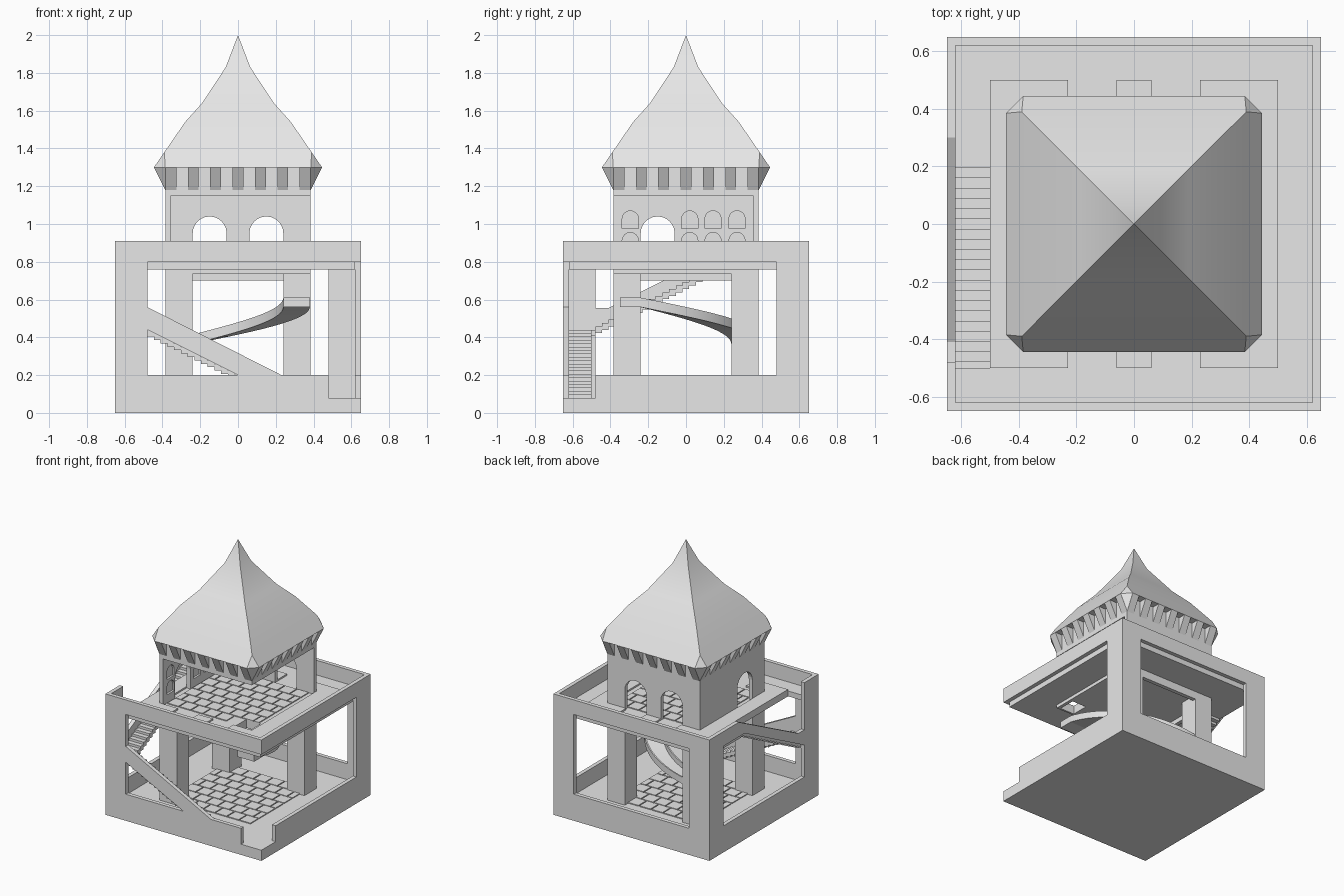
import bpy, bmesh, math
from mathutils import Vector

if "Cube" in bpy.data.objects:
    bpy.data.objects.remove(bpy.data.objects["Cube"], do_unlink=True)

GREY = (0.8, 0.8, 0.8, 1)
stone = bpy.data.materials.new("pale grey stone")
stone.use_nodes = True
stone.diffuse_color = GREY
stone.node_tree.nodes["Principled BSDF"].inputs["Base Color"].default_value = GREY


def finish(name, bm):
    bmesh.ops.recalc_face_normals(bm, faces=bm.faces)
    me = bpy.data.meshes.new(name)
    bm.to_mesh(me)
    bm.free()
    me.materials.append(stone)
    ob = bpy.data.objects.new(name, me)
    bpy.context.collection.objects.link(ob)
    return ob


def add_prism(bm, pts, axis, a, b):
    """Extrude an outline along an axis: x uses (y, z), y uses (x, z), z uses (x, y)."""
    def place(p, d):
        return {"x": (d, p[0], p[1]), "y": (p[0], d, p[1]), "z": (p[0], p[1], d)}[axis]
    face = bm.faces.new([bm.verts.new(place(p, a)) for p in pts])
    ext = bmesh.ops.extrude_face_region(bm, geom=[face])
    move = Vector(place((0, 0), b - a))
    bmesh.ops.translate(bm, vec=move, verts=[v for v in ext["geom"] if isinstance(v, bmesh.types.BMVert)])


def add_box(bm, x0, x1, y0, y1, z0, z1):
    add_prism(bm, [(x0, y0), (x1, y0), (x1, y1), (x0, y1)], "z", z0, z1)


def prism(name, pts, axis, a, b):
    bm = bmesh.new()
    add_prism(bm, pts, axis, a, b)
    return finish(name, bm)


def boxes(name, *dims):
    bm = bmesh.new()
    for d in dims:
        add_box(bm, *d)
    return finish(name, bm)


def cut(ob, cutter):
    m = ob.modifiers.new("cut", "BOOLEAN")
    m.operation, m.solver, m.object = "DIFFERENCE", "EXACT", cutter
    bpy.context.view_layer.objects.active = ob
    bpy.ops.object.modifier_apply(modifier="cut")
    bpy.data.objects.remove(cutter, do_unlink=True)


def arch(mid, r, z0, spring, n=12):
    """Outline of a round-topped opening, from its left foot to its right foot."""
    top = [(mid - r * math.cos(math.pi * i / n), spring + r * math.sin(math.pi * i / n)) for i in range(n + 1)]
    return [(mid - r, z0)] + top + [(mid + r, z0)]


W, IN, TOP, FLOOR, DECK, SILL = 0.65, 0.62, 0.91, 0.08, 0.8, 0.2
P, T = 0.48, 0.385       # corner pier edge, tower half width

# Base and outer walls; the front right corner is left open as the entrance
boxes("base_floor", (-IN, IN, -IN, IN, 0, FLOOR))
prism("front_wall", [(-W, 0), (W, 0), (W, FLOOR), (P, FLOOR), (P, SILL), (-P, SILL),
                     (-P, DECK), (W, DECK), (W, TOP), (-W, TOP)], "y", -W, -IN)
prism("right_wall", [(-IN, 0), (IN, 0), (IN, TOP), (-IN, TOP), (-IN, DECK), (P, DECK),
                     (P, SILL), (-P, SILL), (-P, FLOOR), (-IN, FLOOR)], "x", IN, W)
boxes("back_wall", (-W, W, IN, W, 0, SILL), (-W, W, IN, W, DECK, TOP),
      (-W, -P, IN, W, SILL, DECK), (P, W, IN, W, SILL, DECK))
prism("left_wall", [(-IN, 0), (IN, 0), (IN, TOP), (0.3, TOP), (0.23, DECK), (P, DECK),
                    (P, SILL), (-P, SILL), (-P, TOP), (-IN, TOP)], "x", -W, -IN)

# Sloping parapets beside the stairs
prism("front_stair_parapet", [(0, SILL), (0.23, SILL), (-P, 0.56), (-P, 0.44)], "y", -W, -IN)
prism("left_stair_parapet", [(-P, 0.44), (0.23, DECK), (0.3, TOP), (-0.41, 0.555), (-P, 0.555)], "x", -W, -IN)

# Two flights of steps with a corner landing
N, RUN, RISE = 20, 0.0355, 0.018
bm = bmesh.new()
for i in range(N):
    s, z = i * RUN, FLOOR + (i + 1) * RISE
    add_box(bm, 0.23 - s - RUN, 0.23 - s, -IN, -0.5, max(z - 2 * RISE, FLOOR), z)
    z += N * RISE
    add_box(bm, -IN, -0.5, -P + s, -P + s + RUN, z - 2 * RISE, z)
add_box(bm, -IN, -P, -IN, -P, 0.41, 0.44)
finish("stairs", bm)

# Upper deck with the stairwell left out, and the raised plinth around the tower
hole = (0.24, 0.36, -0.37, -0.24)
deck = boxes("upper_deck", (-0.5, IN, -IN, IN, 0.76, DECK))
cut(deck, boxes("cutter", hole + (0.7, 0.9)))
boxes("deck_edge", (-IN, -0.5, 0.23, IN, 0.76, DECK), (-IN, -0.5, -IN, -0.5, 0.76, DECK))
plinth = []
for s in (-1, 1):
    y0, y1 = sorted((s * T, s * 0.5))
    plinth += [(x0, x1, y0, y1, DECK, 0.812) for x0, x1 in ((-0.5, -0.23), (-0.06, 0.06), (0.23, 0.5))]
    plinth.append((y0, y1, -T, T, DECK, 0.812))
boxes("tower_plinth", *plinth)
under = boxes("tower_floor", (-T, T, -T, T, 0.735, 0.76))
cut(under, boxes("cutter", hole + (0.7, 0.9)))

# Three lower piers and the beams that join them
Q = 0.24
boxes("lower_piers", (-T, -Q, -T, -Q, FLOOR, 0.735), (-T, -Q, Q, T, FLOOR, 0.735), (Q, T, Q, T, FLOOR, 0.735))
boxes("lower_beams", (-Q, Q, 0.355, T, 0.7, 0.735), (-T, -0.355, -Q, Q, 0.7, 0.735))


# Paving slabs laid in staggered rows
def paving(name, z, skip=None):
    bm = bmesh.new()
    rows, gap, h = 7, 0.004, 0.35
    d = 2 * h / rows
    for r in range(rows):
        y0 = -h + r * d
        edges = [-h + c * d for c in range(rows + 1)]
        if r % 2:
            edges = [-h] + [e + d / 2 for e in edges[:-1]] + [h]
        for x0, x1 in zip(edges, edges[1:]):
            if skip and x1 > skip[0] and x0 < skip[1] and y0 + d > skip[2] and y0 < skip[3] - 0.01:
                continue
            add_box(bm, x0 + gap, x1 - gap, y0 + gap, y0 + d - gap, z, z + 0.007)
    finish(name, bm)


paving("lower_paving", FLOOR)
paving("upper_paving", DECK, hole)

# Tower walls on the back and left only
EAVE = 1.15
doors = arch(-0.15, 0.09, DECK, 0.95) + arch(0.15, 0.09, DECK, 0.95)
prism("tower_back_wall", [(-T, DECK)] + doors + [(T, DECK), (T, EAVE), (-T, EAVE)], "y", 0.355, T)
side = prism("tower_left_wall", [(-T, DECK)] + arch(-0.15, 0.09, DECK, 0.95) +
             [(0.355, DECK), (0.355, EAVE), (-T, EAVE)], "x", -T, -0.355)
bm = bmesh.new()
for y in (-0.295, 0.02, 0.143, 0.27):
    for z in (0.825, 0.862, 0.977):
        spring = 0.8 if z < 0.85 else z + 0.05
        if z > 0.85:
            add_prism(bm, arch(y, 0.043, z, spring, 8), "x", -0.37, -0.34)
cut(side, finish("cutter", bm))

# Collar under the roof, with wedge brackets along each side
boxes("roof_collar", (-T, T, -T, T, EAVE, 1.3))
E = 0.445
bm = bmesh.new()
for s in (-1, 1):
    tri = [(s * T, 1.18), (s * E, 1.3), (s * T, 1.3)]
    for i in range(-3, 4):
        m = i * 0.1185
        for axis in "xy":
            add_prism(bm, tri, axis, m - 0.029, m + 0.029)
    for t in (-1, 1):
        a, b, c, d = [bm.verts.new(v) for v in ((s * T, t * T, 1.18), (s * E, t * T, 1.3),
                                                (s * T, t * E, 1.3), (s * T, t * T, 1.3))]
        for f in ((a, b, c), (a, b, d), (a, c, d), (b, c, d)):
            bm.faces.new(f)
finish("roof_brackets", bm)

# Flared four-sided roof with clipped eave corners
bm = bmesh.new()
corners = [(-1, -1), (1, -1), (1, 1), (-1, 1)]
eave = []
for i, (sx, sy) in enumerate(corners):
    pair = [bm.verts.new((sx * T, sy * E, 1.3)), bm.verts.new((sx * E, sy * T, 1.3))]
    eave.append(pair if i % 2 else pair[::-1])
rings = [[bm.verts.new((sx * r, sy * r, z)) for sx, sy in corners]
         for r, z in ((0.39, 1.38), (0.28, 1.54), (0.19, 1.64), (0.065, 1.83))]
tip = bm.verts.new((0, 0, 2))
for i in range(4):
    j = (i + 1) % 4
    bm.faces.new((eave[i][0], eave[i][1], rings[0][i]))
    bm.faces.new((eave[i][1], eave[j][0], rings[0][j], rings[0][i]))
    for lo, hi in zip(rings, rings[1:]):
        bm.faces.new((lo[i], lo[j], hi[j], hi[i]))
    bm.faces.new((rings[-1][i], rings[-1][j], tip))
bm.faces.new([v for pair in eave for v in pair])
roof = finish("roof", bm)
bpy.ops.object.select_all(action="DESELECT")
roof.select_set(True)
bpy.context.view_layer.objects.active = roof
bpy.ops.object.shade_smooth_by_angle(angle=math.radians(20))

# Curved slide: a channel section swept around a quarter circle
section = [(0.48, 0), (0.62, 0), (0.62, 0.05), (0.61, 0.05), (0.61, 0.012), (0.49, 0.012), (0.49, 0.05), (0.48, 0.05)]
bm = bmesh.new()
loops = []
for k in range(25):
    t = k / 24
    a = t * math.pi / 2
    z = 0.56 - 0.195 * t
    loops.append([bm.verts.new((-Q + r * math.cos(a), -Q + r * math.sin(a), z + h)) for r, h in section])
for lo, hi in zip(loops, loops[1:]):
    for i in range(len(section)):
        j = (i + 1) % len(section)
        bm.faces.new((lo[i], lo[j], hi[j], hi[i]))
bm.faces.new(loops[0])
bm.faces.new(loops[-1])
slide = finish("curved_slide", bm)
slide.select_set(True)
bpy.context.view_layer.objects.active = slide
bpy.ops.object.shade_smooth_by_angle(angle=math.radians(30))
boxes("slide_landing", (Q, 0.38, -0.35, -Q, 0.56, 0.572), (Q, 0.25, -0.35, -Q, 0.572, 0.61),
      (0.37, 0.38, -0.35, -Q, 0.572, 0.61), (0.25, 0.37, -0.35, -0.34, 0.572, 0.61))
